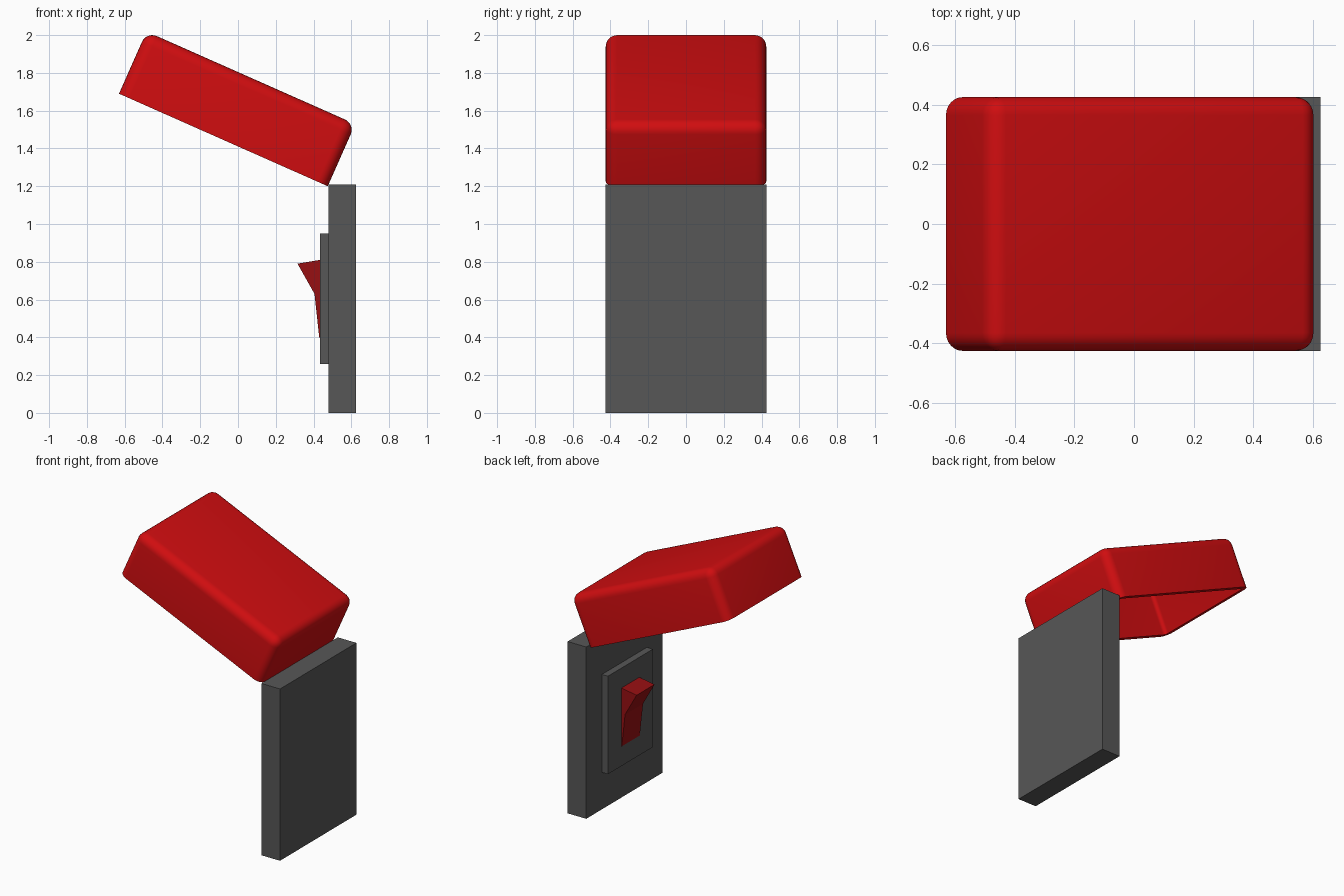
import bpy
import bmesh
import math

cube = bpy.data.objects.get("Cube")
if cube:
    bpy.data.objects.remove(cube, do_unlink=True)


def material(name, rgb):
    m = bpy.data.materials.new(name)
    m.use_nodes = True
    m.diffuse_color = (*rgb, 1)
    bsdf = next(n for n in m.node_tree.nodes if n.type == 'BSDF_PRINCIPLED')
    bsdf.inputs["Base Color"].default_value = (*rgb, 1)
    return m


bright_red = material("bright_red", (0.63, 0.004, 0.005))
dark_red = material("dark_red", (0.31, 0.005, 0.006))
dark_grey = material("dark_grey", (0.095, 0.095, 0.095))


def finish(bm, name, mat):
    bmesh.ops.recalc_face_normals(bm, faces=bm.faces)
    mesh = bpy.data.meshes.new(name)
    bm.to_mesh(mesh)
    bm.free()
    mesh.materials.append(mat)
    obj = bpy.data.objects.new(name, mesh)
    bpy.context.collection.objects.link(obj)
    return obj


def prism(name, profile, half_width, mat):
    """Extrude an x-z profile symmetrically along y."""
    bm = bmesh.new()
    face = bm.faces.new([bm.verts.new((x, -half_width, z)) for x, z in profile])
    out = bmesh.ops.extrude_face_region(bm, geom=[face])
    moved = [v for v in out["geom"] if isinstance(v, bmesh.types.BMVert)]
    bmesh.ops.translate(bm, verts=moved, vec=(0, 2 * half_width, 0))
    return finish(bm, name, mat)


def rect(x0, x1, z0, z1):
    return [(x0, z0), (x1, z0), (x1, z1), (x0, z1)]


# Upright base, raised switch panel and rocker
prism("base_plate", rect(0.48, 0.625, 0, 1.21), 0.425, dark_grey)
prism("switch_panel", rect(0.433, 0.482, 0.26, 0.95), 0.25, dark_grey)
prism("rocker", [(0.436, 0.81), (0.315, 0.79), (0.405, 0.63),
                 (0.43, 0.40), (0.436, 0.40)], 0.1, dark_red)

# Hinged cover: rounded box, open underneath, with thin walls
length, width, height = 1.209, 0.85, 0.36
bm = bmesh.new()
bmesh.ops.create_cube(bm, size=1)
for v in bm.verts:
    v.co = (v.co.x * length, v.co.y * width, (v.co.z + 0.5) * height)
rounded = [e for e in bm.edges if max(v.co.z for v in e.verts) > 0.1]
bmesh.ops.bevel(bm, geom=rounded, offset=0.06, segments=6, profile=0.5,
                affect='EDGES')
bottom = [f for f in bm.faces if all(v.co.z < 0.001 for v in f.verts)]
bmesh.ops.delete(bm, geom=bottom, context='FACES_ONLY')
cover = finish(bm, "cover", bright_red)
# Make sure the shell faces outward before thickening inward
top = max(cover.data.polygons, key=lambda p: p.center.z)
if top.normal.z < 0:
    cover.data.flip_normals()
cover.location = (-0.0775, 0, 1.445)
cover.rotation_euler = (0, math.radians(23.9), 0)
shell = cover.modifiers.new("walls", 'SOLIDIFY')
shell.thickness = 0.035
shell.offset = -1

bpy.ops.object.select_all(action='DESELECT')
cover.select_set(True)
bpy.context.view_layer.objects.active = cover
bpy.ops.object.modifier_apply(modifier=shell.name)
bpy.ops.object.shade_smooth_by_angle(angle=math.radians(35))
